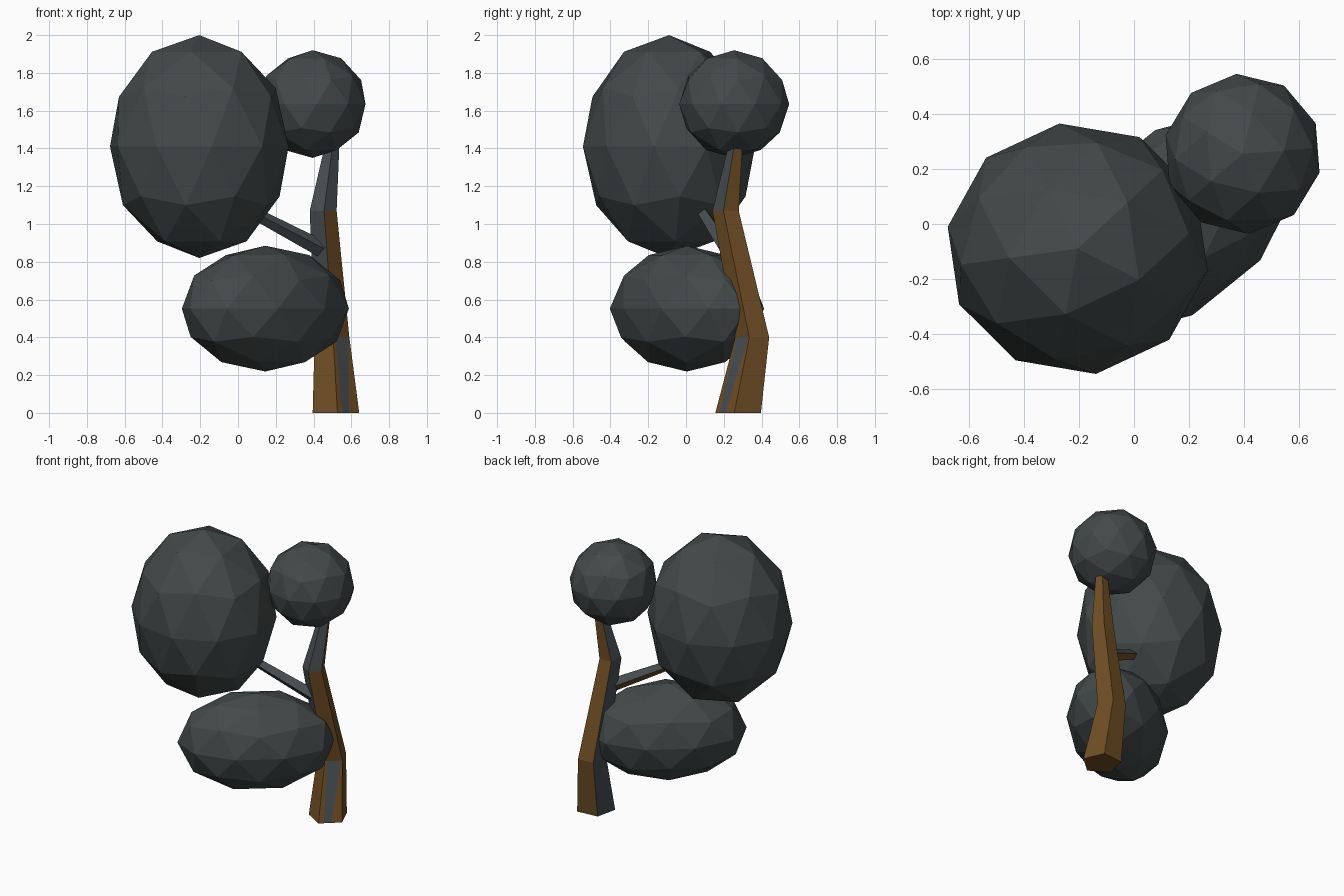
import bpy, bmesh
from math import sin, cos, radians
from mathutils import Vector, Matrix

if "Cube" in bpy.data.objects:
    bpy.data.objects.remove(bpy.data.objects["Cube"])


def material(name, rgb):
    m = bpy.data.materials.new(name)
    m.diffuse_color = (*rgb, 1)
    m.use_nodes = True
    m.node_tree.nodes["Principled BSDF"].inputs["Base Color"].default_value = m.diffuse_color
    return m


LEAF = material("dark leaf grey", (0.056, 0.067, 0.067))
BARK = material("brown bark", (0.160, 0.075, 0.018))
SLATE = material("slate bark", (0.064, 0.076, 0.084))


def make_object(name, bm, mats):
    bmesh.ops.recalc_face_normals(bm, faces=bm.faces[:])
    me = bpy.data.meshes.new(name)
    bm.to_mesh(me)
    bm.free()
    for m in mats:
        me.materials.append(m)
    ob = bpy.data.objects.new(name, me)
    bpy.context.collection.objects.link(ob)
    return ob


# Foliage clumps: faceted, stretched icospheres
def clump(name, centre, radii, spin, turn=0):
    bm = bmesh.new()
    mat = (Matrix.Translation(centre) @ Matrix.Rotation(radians(turn), 4, 'Z')
           @ Matrix.Diagonal((*radii, 1)) @ Matrix.Rotation(radians(spin), 4, 'Z'))
    bmesh.ops.create_icosphere(bm, subdivisions=2, radius=1, matrix=mat)
    make_object(name, bm, [LEAF])


clump("large_foliage", (-0.205, -0.09, 1.41), (0.48, 0.46, 0.59), 44)
clump("small_foliage", (0.395, 0.255, 1.635), (0.288, 0.292, 0.285), 4.5)
clump("lower_foliage", (0.145, 0.005, 0.552), (0.515, 0.32, 0.333), -18, 39)

# Trunk: bent, tapering five-sided tube
bm = bmesh.new()
levels = [(0.515, 0.285, 0.0, 0.13), (0.495, 0.357, 0.4, 0.097),
          (0.449, 0.215, 1.07, 0.075), (0.495, 0.262, 1.4, 0.042)]
rings = []
for x, y, z, r in levels:
    angles = [radians(-85 + 72 * k) for k in range(5)]
    rings.append([bm.verts.new((x + r * cos(a), y + r * sin(a), z)) for a in angles])

# Sides in order: front right, right, back, left, front left
slate_sides = [{3}, {3, 4}, {0, 3, 4}]
for level in range(3):
    low, high = rings[level], rings[level + 1]
    for k in range(5):
        n = (k + 1) % 5
        if level == 0 and k == 0:
            # slate streak on the front right of the base
            def split(a, b, ts):
                return [a] + [bm.verts.new(a.co.lerp(b.co, t)) for t in ts] + [b]
            bottom = split(low[k], low[n], (0.23, 0.53))
            top = split(high[k], high[n], (0.12, 0.95))
            for i in range(3):
                f = bm.faces.new((bottom[i], bottom[i + 1], top[i + 1], top[i]))
                f.material_index = int(i == 1)
        else:
            f = bm.faces.new((low[k], low[n], high[n], high[k]))
            f.material_index = int(k in slate_sides[level])
bm.faces.new(rings[0][::-1])
bm.faces.new(rings[-1])
make_object("trunk", bm, [BARK, SLATE])

# Branch: four-sided tapering limb, brown underneath at the back
bm = bmesh.new()
start, end = Vector((0.44, 0.215, 0.87)), Vector((0.08, 0.09, 1.06))
axis = (end - start).normalized()
side = axis.cross(Vector((0, 0, 1))).normalized()
up = side.cross(axis)
loops = []
for p, r in ((start, 0.045), (end, 0.032)):
    loops.append([bm.verts.new(p + r * (cos(radians(90 * k)) * side + sin(radians(90 * k)) * up))
                  for k in range(4)])
for k in range(4):
    n = (k + 1) % 4
    bm.faces.new((loops[0][k], loops[0][n], loops[1][n], loops[1][k]))
bm.faces.new(loops[0][::-1])
bm.faces.new(loops[1])
bmesh.ops.recalc_face_normals(bm, faces=bm.faces[:])
for f in bm.faces:
    f.material_index = 0 if f.normal.z < 0 and f.normal.y > 0 else 1
make_object("branch", bm, [BARK, SLATE])
